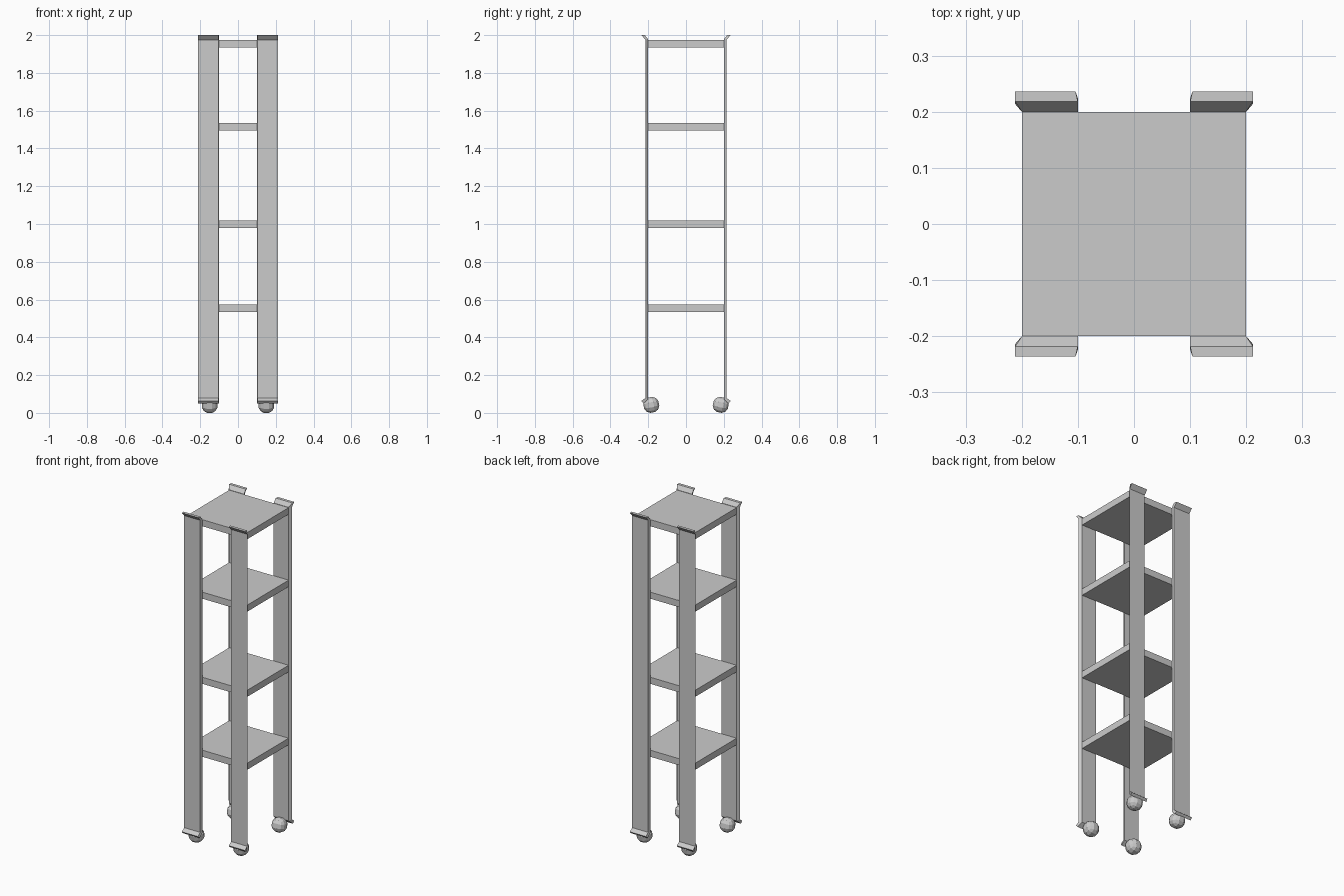
import bpy, bmesh
from mathutils import Matrix, Vector

if "Cube" in bpy.data.objects:
    bpy.data.objects.remove(bpy.data.objects["Cube"])


def finish(bm, name):
    bmesh.ops.recalc_face_normals(bm, faces=bm.faces[:])
    me = bpy.data.meshes.new(name)
    bm.to_mesh(me)
    bm.free()
    ob = bpy.data.objects.new(name, me)
    bpy.context.collection.objects.link(ob)
    return ob


# square shelves
def shelf(name, top):
    bm = bmesh.new()
    m = Matrix.Translation((0, 0, top - 0.02)) @ Matrix.Diagonal((0.4, 0.4, 0.04, 1))
    bmesh.ops.create_cube(bm, size=1, matrix=m)
    finish(bm, name)


for i, top in enumerate((0.575, 1.018, 1.535, 1.975)):
    shelf(f"shelf_{i + 1}", top)

# flat leg with flared ends: (inner y, inner z, outer x of inner face, outer y, outer z)
SECTIONS = [
    (0.224, 0.050, 0.212, 0.236, 0.063),
    (0.200, 0.073, 0.200, 0.214, 0.080),
    (0.200, 1.977, 0.200, 0.214, 1.975),
    (0.218, 2.000, 0.212, 0.236, 2.000),
]


def leg(name, sx, sy):
    bm = bmesh.new()
    rings = []
    for yi, zi, xi, yo, zo in SECTIONS:
        pts = [(0.1, yi, zi), (xi, yi, zi), (0.212, yo, zo), (0.104, yo, zo)]
        rings.append([bm.verts.new((sx * x, sy * y, z)) for x, y, z in pts])
    for a, b in zip(rings, rings[1:]):
        for k in range(4):
            n = (k + 1) % 4
            bm.faces.new((a[k], a[n], b[n], b[k]))
    bm.faces.new(rings[0])
    bm.faces.new(rings[-1])
    finish(bm, name)


# faceted ball caster, slightly tilted
def caster(name, sx, sy):
    bm = bmesh.new()
    bmesh.ops.create_cube(bm, size=2)
    bmesh.ops.subdivide_edges(bm, edges=bm.edges[:], cuts=2, use_grid_fill=True)
    for v in bm.verts:
        v.co = v.co.normalized() * 0.045
    bmesh.ops.rotate(bm, verts=bm.verts[:], matrix=Matrix.Rotation(-0.2 * sy, 3, 'X'))
    low = min(v.co.z for v in bm.verts)
    bmesh.ops.translate(bm, verts=bm.verts[:], vec=Vector((sx * 0.15, sy * 0.184, 0.004 - low)))
    bmesh.ops.translate(bm, verts=bm.verts[:], vec=Vector((0, 0, -0.004)))
    finish(bm, name)


for sx, side in ((-1, "left"), (1, "right")):
    for sy, end in ((-1, "front"), (1, "back")):
        leg(f"{end}_{side}_leg", sx, sy)
        caster(f"{end}_{side}_caster", sx, sy)
